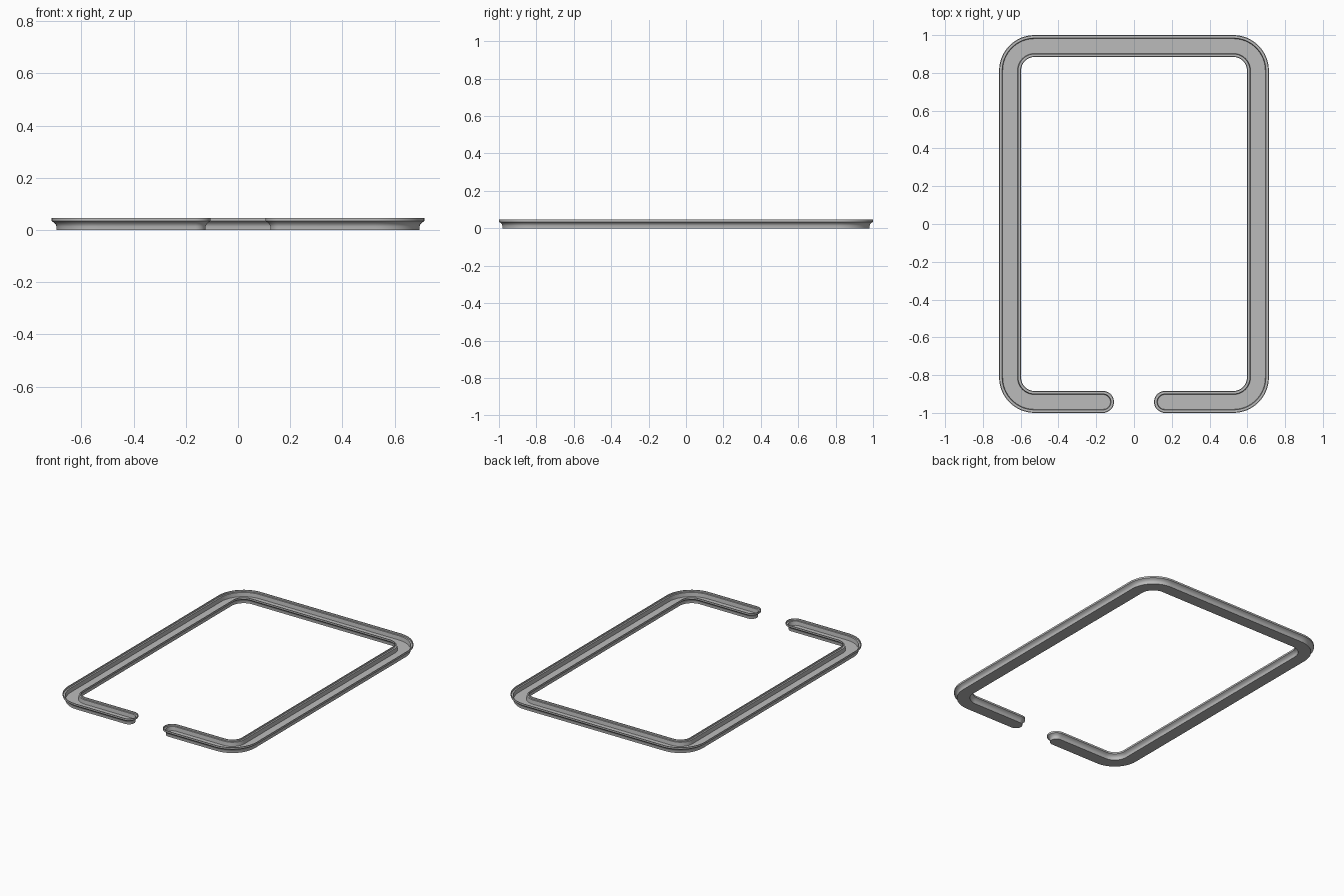
import bpy, bmesh, math
from mathutils import Vector

if "Cube" in bpy.data.objects:
    bpy.data.objects.remove(bpy.data.objects["Cube"])

HALF_X, HALF_Y = 0.656, 0.942   # centreline of the channel
RADIUS, END_X = 0.13, 0.164     # corner radius, centre of the rounded ends
CORNER_STEPS, CAP_STEPS = 16, 20

# Half cross-section: (distance from centreline, height), underside to floor
PROFILE = [(0, 0), (0.040, 0), (0.040, 0.014), (0.043, 0.022), (0.050, 0.029),
           (0.058, 0.034), (0.058, 0.046), (0.053, 0.046), (0.053, 0.035),
           (0.042, 0.035), (0.039, 0.008), (0, 0.008)]


def direction(angle):
    return Vector((math.cos(angle), math.sin(angle), 0))


def centreline():
    """Points and outward normals, counter-clockwise from right end to left end."""
    pts = [(Vector((END_X, -HALF_Y, 0)), direction(-math.pi / 2))]
    for k, (sx, sy) in enumerate([(1, -1), (1, 1), (-1, 1), (-1, -1)]):
        centre = Vector((sx * (HALF_X - RADIUS), sy * (HALF_Y - RADIUS), 0))
        for i in range(CORNER_STEPS + 1):
            n = direction((k - 1 + i / CORNER_STEPS) * math.pi / 2)
            pts.append((centre + n * RADIUS, n))
    pts.append((Vector((-END_X, -HALF_Y, 0)), direction(-math.pi / 2)))
    return pts


# Full outline: outer side, left cap, inner side, right cap
path = centreline()
outline = list(path)
for i in range(1, CAP_STEPS):
    outline.append((path[-1][0], direction(-math.pi / 2 + math.pi * i / CAP_STEPS)))
outline += [(p, -n) for p, n in reversed(path)]
for i in range(1, CAP_STEPS):
    outline.append((path[0][0], direction(math.pi / 2 + math.pi * i / CAP_STEPS)))

# Sweep the half section round the outline
bm = bmesh.new()
rings = [[bm.verts.new(p + n * d + Vector((0, 0, z))) for p, n in outline]
         for d, z in PROFILE]
count = len(outline)
for a, b in zip(rings, rings[1:]):
    for i in range(count):
        j = (i + 1) % count
        bm.faces.new((a[i], a[j], b[j], b[i]))
bmesh.ops.remove_doubles(bm, verts=bm.verts, dist=1e-5)
bmesh.ops.recalc_face_normals(bm, faces=bm.faces)

mesh = bpy.data.meshes.new("channel_frame")
bm.to_mesh(mesh)
bm.free()
frame = bpy.data.objects.new("channel_frame", mesh)
bpy.context.collection.objects.link(frame)

grey = bpy.data.materials.new("plain grey")
grey.diffuse_color = (0.5, 0.5, 0.5, 1)
grey.use_nodes = True
grey.node_tree.nodes["Principled BSDF"].inputs["Base Color"].default_value = grey.diffuse_color
mesh.materials.append(grey)

bpy.context.view_layer.objects.active = frame
frame.select_set(True)
bpy.ops.object.shade_smooth_by_angle(angle=math.radians(25))
